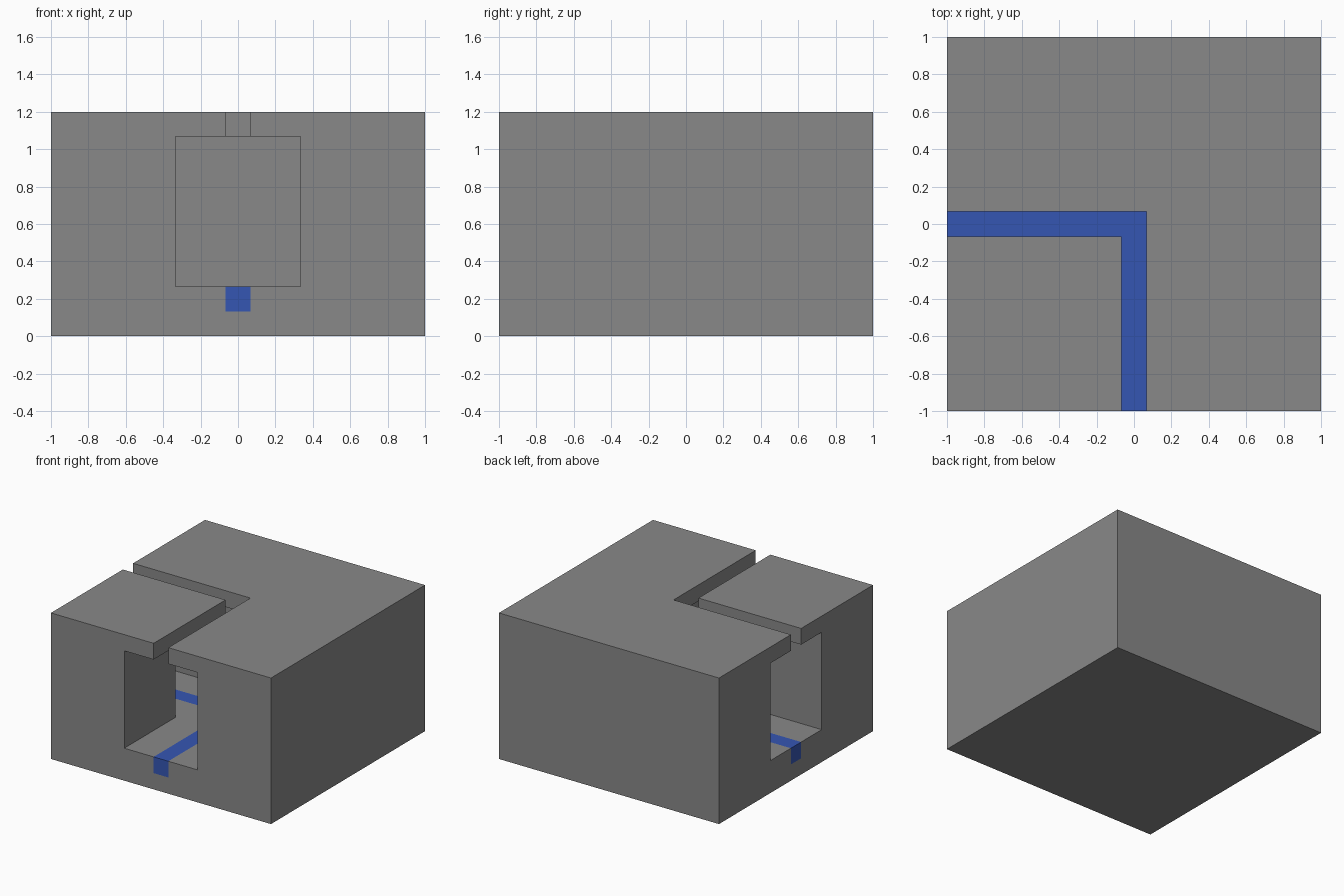
import bpy
import bmesh

cube = bpy.data.objects.get("Cube")
if cube:
    bpy.data.objects.remove(cube, do_unlink=True)


def make_material(name, rgb):
    mat = bpy.data.materials.new(name)
    mat.use_nodes = True
    colour = (*rgb, 1.0)
    mat.diffuse_color = colour
    mat.node_tree.nodes["Principled BSDF"].inputs["Base Color"].default_value = colour
    return mat


def prism(name, outline, bottom, top, mat=None):
    """Extrude a flat outline from bottom to top."""
    bm = bmesh.new()
    base = bm.faces.new([bm.verts.new((x, y, bottom)) for x, y in outline])
    new = bmesh.ops.extrude_face_region(bm, geom=[base])["geom"]
    verts = [v for v in new if isinstance(v, bmesh.types.BMVert)]
    bmesh.ops.translate(bm, vec=(0, 0, top - bottom), verts=verts)
    bmesh.ops.recalc_face_normals(bm, faces=bm.faces)
    mesh = bpy.data.meshes.new(name)
    bm.to_mesh(mesh)
    bm.free()
    obj = bpy.data.objects.new(name, mesh)
    bpy.context.collection.objects.link(obj)
    if mat:
        mesh.materials.append(mat)
    return obj


def corner_path(half, end):
    """L-shaped outline running from the right side to the front."""
    return [(-end, half), (half, half), (half, -end),
            (-half, -end), (-half, -half), (-end, -half)]


def cut(target, cutter):
    cutter.hide_render = True
    mod = target.modifiers.new("cut", "BOOLEAN")
    mod.operation = "DIFFERENCE"
    mod.solver = "EXACT"
    mod.object = cutter
    bpy.context.view_layer.objects.active = target
    bpy.ops.object.modifier_apply(modifier=mod.name)
    bpy.data.objects.remove(cutter, do_unlink=True)


grey = make_material("stone grey", (0.25, 0.25, 0.25))
blue = make_material("channel blue", (0.036, 0.094, 0.45))

# Key levels, in fractions of the block size
unit = 2 / 15
floor, ceiling, roof = 2 * unit, 8 * unit, 9 * unit
narrow, wide = unit / 2, 2.5 * unit

# Solid block
block = prism("block", [(-1, -1), (1, -1), (1, 1), (-1, 1)], 0, roof, grey)

# Bent tunnel, roof slot and floor groove
cut(block, prism("tunnel_cutter", corner_path(wide, 1.2), floor, ceiling))
cut(block, prism("slot_cutter", corner_path(narrow, 1.2), ceiling - unit, roof + unit))
cut(block, prism("groove_cutter", corner_path(narrow, 1.2), unit, floor + unit))

# Blue strip set flush into the floor
prism("floor_strip", corner_path(narrow, 1), unit, floor, blue)
